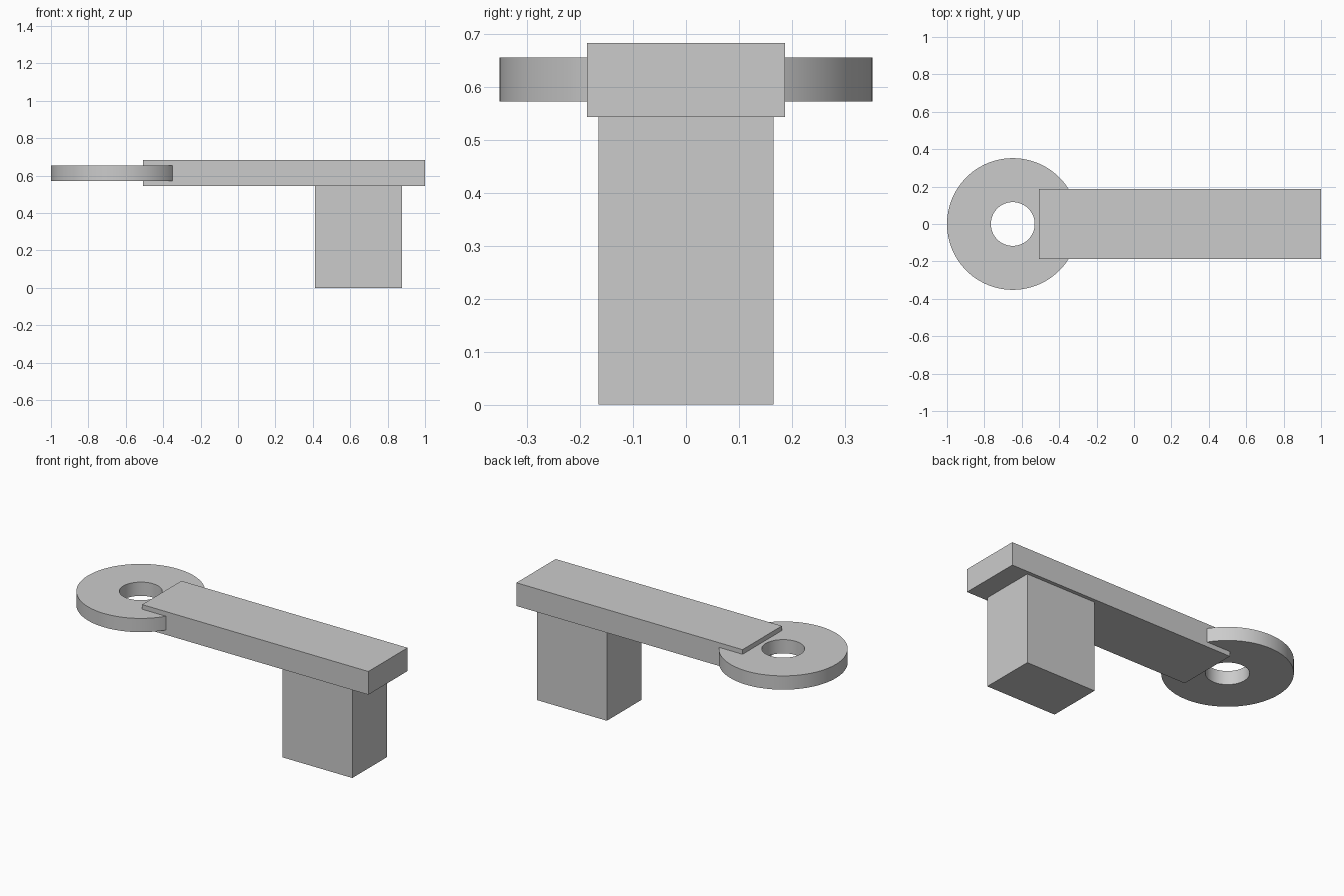
import bpy
import bmesh
import math

cube = bpy.data.objects.get("Cube")
if cube:
    bpy.data.objects.remove(cube, do_unlink=True)

# One plain grey for every part
grey = bpy.data.materials.new("plain grey")
grey.use_nodes = True
colour = (0.6, 0.6, 0.6, 1)
grey.diffuse_color = colour
grey.node_tree.nodes["Principled BSDF"].inputs["Base Color"].default_value = colour


def add_object(name, bm):
    bmesh.ops.recalc_face_normals(bm, faces=bm.faces)
    mesh = bpy.data.meshes.new(name)
    bm.to_mesh(mesh)
    bm.free()
    mesh.materials.append(grey)
    obj = bpy.data.objects.new(name, mesh)
    bpy.context.collection.objects.link(obj)
    return obj


def box(name, x0, x1, half_depth, z0, z1):
    bm = bmesh.new()
    bmesh.ops.create_cube(bm, size=1)
    bmesh.ops.scale(bm, vec=(x1 - x0, 2 * half_depth, z1 - z0), verts=bm.verts)
    bmesh.ops.translate(bm, vec=((x0 + x1) / 2, 0, (z0 + z1) / 2), verts=bm.verts)
    return add_object(name, bm)


def washer(name, x, outer, inner, z0, z1, sides=96):
    # Spin a rectangular section around the hole's axis
    bm = bmesh.new()
    corners = [(inner, z0), (outer, z0), (outer, z1), (inner, z1)]
    rings = []
    for i in range(sides):
        a = math.tau * i / sides
        rings.append([bm.verts.new((x + r * math.cos(a), r * math.sin(a), z))
                      for r, z in corners])
    for i, ring in enumerate(rings):
        after = rings[(i + 1) % sides]
        for j in range(4):
            k = (j + 1) % 4
            bm.faces.new((ring[j], after[j], after[k], ring[k]))
    return add_object(name, bm)


# Support block, long arm and pierced disc
box("support_block", 0.412, 0.878, 0.165, 0, 0.543)
box("arm", -0.508, 1.0, 0.187, 0.543, 0.683)
ring = washer("ring", -0.648, 0.352, 0.117, 0.572, 0.655)

# Smooth the curved walls, keeping the rims sharp
bpy.ops.object.select_all(action="DESELECT")
ring.select_set(True)
bpy.context.view_layer.objects.active = ring
bpy.ops.object.shade_smooth_by_angle(angle=math.radians(30))
